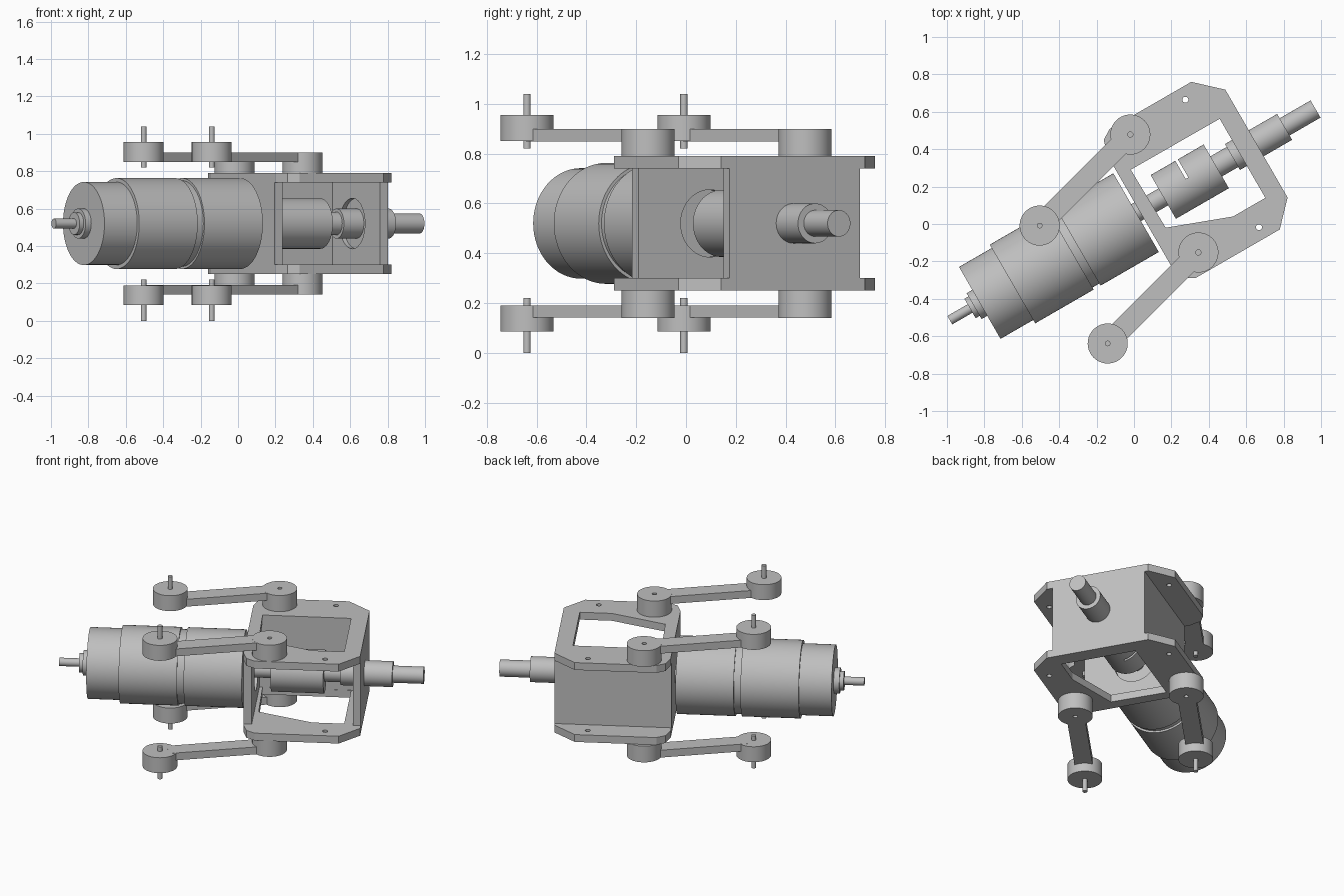
import bpy, bmesh
from math import sin, cos, pi, radians
from mathutils import Matrix, Vector

cube = bpy.data.objects.get("Cube")
if cube:
    bpy.data.objects.remove(cube)

GREY = (0.52, 0.52, 0.52, 1)
metal = bpy.data.materials.new("grey metal")
metal.use_nodes = True
metal.diffuse_color = GREY
metal.node_tree.nodes["Principled BSDF"].inputs["Base Color"].default_value = GREY

# Everything is built along local x and the whole assembly is turned about z
TURN = radians(30)
AXIS_Y, MID_Z = 0.047, 0.52
ALONG_X = Matrix.Translation((0, AXIS_Y, MID_Z)) @ Matrix.Rotation(pi / 2, 4, 'Y')


def finish(name, bm, smooth=False):
    bmesh.ops.recalc_face_normals(bm, faces=bm.faces)
    mesh = bpy.data.meshes.new(name)
    bm.to_mesh(mesh)
    bm.free()
    mesh.materials.append(metal)
    ob = bpy.data.objects.new(name, mesh)
    bpy.context.collection.objects.link(ob)
    ob.rotation_euler.z = TURN
    if smooth:
        shade(ob)
    return ob


def activate(ob):
    bpy.ops.object.select_all(action='DESELECT')
    ob.select_set(True)
    bpy.context.view_layer.objects.active = ob


def shade(ob):
    activate(ob)
    bpy.ops.object.shade_smooth_by_angle(angle=radians(30))


def lathe(name, profile, matrix, ring=False, n=64):
    """Turn (height, radius) pairs about an axis; ring closes the profile on itself."""
    bm = bmesh.new()
    loops = [[bm.verts.new(matrix @ Vector((r * cos(2 * pi * i / n), r * sin(2 * pi * i / n), h)))
              for i in range(n)] for h, r in profile]
    pairs = list(zip(loops, loops[1:]))
    if ring:
        pairs.append((loops[-1], loops[0]))
    else:
        bm.faces.new(loops[0])
        bm.faces.new(loops[-1])
    for a, b in pairs:
        for i in range(n):
            j = (i + 1) % n
            bm.faces.new((a[i], a[j], b[j], b[i]))
    return finish(name, bm, True)


def prism(name, outline, z0, z1):
    bm = bmesh.new()
    base = bm.faces.new([bm.verts.new((x, y, z0)) for x, y in outline])
    top = bmesh.ops.extrude_face_region(bm, geom=[base])["geom"]
    bmesh.ops.translate(bm, vec=(0, 0, z1 - z0),
                        verts=[v for v in top if isinstance(v, bmesh.types.BMVert)])
    return finish(name, bm)


def cut(ob, cutter):
    mod = ob.modifiers.new("cut", 'BOOLEAN')
    mod.operation, mod.solver, mod.object = 'DIFFERENCE', 'EXACT', cutter
    activate(ob)
    bpy.ops.object.modifier_apply(modifier=mod.name)
    bpy.data.objects.remove(cutter)


# Motor body with a groove, plus its rear bearing and tail shaft
lathe("motor_body", [(-0.925, 0.222), (-0.723, 0.222), (-0.723, 0.243), (-0.362, 0.243),
                     (-0.362, 0.23), (-0.32, 0.23), (-0.32, 0.243), (0.04, 0.243)], ALONG_X)
lathe("rear_bearing", [(-0.985, 0.06), (-0.96, 0.06), (-0.96, 0.08), (-0.92, 0.08)], ALONG_X)
lathe("tail_shaft", [(-1.11, 0.026), (-0.98, 0.026)], ALONG_X, n=32)

# Drive line
lathe("motor_shaft", [(0.03, 0.052), (0.3, 0.052)], ALONG_X)
lathe("output_shaft", [(0.5, 0.062), (0.65, 0.062), (0.65, 0.053), (1.148, 0.053)], ALONG_X)
lathe("output_sleeve", [(0.635, 0.08), (0.957, 0.08)], ALONG_X)
coupling = lathe("coupling", [(0.208, 0.135), (0.535, 0.135)], ALONG_X)
cut(coupling, prism("slit", [(0.36, 0.07), (0.376, 0.07), (0.376, 0.3), (0.36, 0.3)], 0.3, 0.75))
shade(coupling)

# Bracket: three upright walls, with round recesses in the two end walls
walls = prism("bracket_walls", [(0.06, -0.285), (0.11, -0.285), (0.11, 0.26), (0.733, 0.26),
                                (0.733, -0.25), (0.782, -0.25), (0.782, 0.355), (0.06, 0.355)],
              0.298, 0.742)
cut(walls, lathe("recess", [(0.085, 0.135), (0.758, 0.135)], ALONG_X))

# Bracket plates with chamfered corners, a window and screw holes
PLATE = [(0.06, -0.3), (0.085, -0.38), (0.14, -0.415), (0.66, -0.415), (0.782, -0.288),
         (0.782, 0.378), (0.645, 0.505), (0.14, 0.505), (0.085, 0.47), (0.06, 0.39)]
WINDOW = [(0.13, 0.26), (0.678, 0.258), (0.678, -0.23), (0.479, -0.23), (0.137, -0.102)]
for side, z in (("lower", 0.25), ("upper", 0.74)):
    plate = prism(side + "_plate", PLATE, z, z + 0.05)
    cut(plate, prism("window", WINDOW, z - 0.1, z + 0.15))
    for y in (-0.349, 0.438):
        hole = Matrix.Translation((0.57, y, z))
        cut(plate, lathe("hole", [(-0.1, 0.016), (0.15, 0.016)], hole, n=24))

# Four arms: pivot boss, bar, end roller and pin, mirrored above and below
REACH = Vector((-0.663, -0.179))
along = REACH.normalized()
across = Vector((-along.y, along.x)) * 0.056
for level, s in (("upper", 1), ("lower", -1)):
    for side, y in (("back", 0.424), ("front", -0.304)):
        tag = f"{level}_{side}_"
        pivot = Vector((0.222, y))
        tip = pivot + REACH

        def at(p):
            return Matrix.Translation((p.x, p.y, MID_Z)) @ Matrix.Diagonal((1, 1, s, 1))

        lathe(tag + "pivot_boss", [(0.27, 0.014), (0.27, 0.107), (0.38, 0.107), (0.38, 0.014)],
              at(pivot), ring=True)
        a, b = pivot + along * 0.06, tip - along * 0.05
        low, high = sorted((MID_Z + s * 0.329, MID_Z + s * 0.379))
        prism(tag + "arm", [a - across, b - across, b + across, a + across], low, high)
        lathe(tag + "roller", [(0.33, 0.107), (0.435, 0.107)], at(tip))
        lathe(tag + "pin", [(0.3, 0.015), (0.52, 0.015)], at(tip), n=24)
